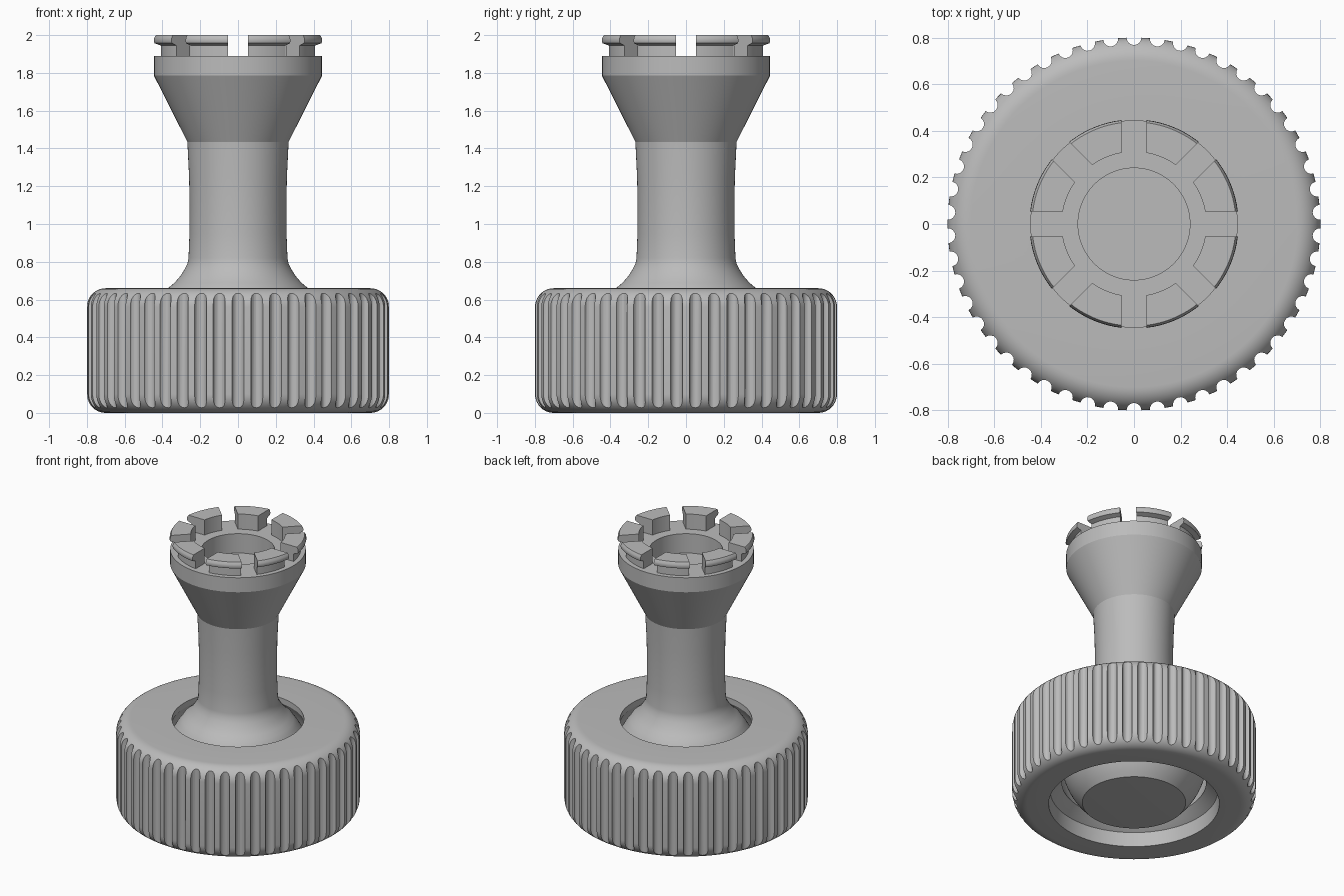
import bpy, bmesh, math
from mathutils import Matrix, Vector

cube = bpy.data.objects.get("Cube")
if cube:
    bpy.data.objects.remove(cube, do_unlink=True)

grey = bpy.data.materials.new("plain grey")
grey.use_nodes = True
colour = (0.5, 0.5, 0.5, 1)
grey.diffuse_color = colour
grey.node_tree.nodes["Principled BSDF"].inputs["Base Color"].default_value = colour


def make_object(name, bm):
    bmesh.ops.recalc_face_normals(bm, faces=bm.faces)
    mesh = bpy.data.meshes.new(name)
    bm.to_mesh(mesh)
    bm.free()
    mesh.materials.append(grey)
    obj = bpy.data.objects.new(name, mesh)
    bpy.context.collection.objects.link(obj)
    return obj


def activate(obj):
    bpy.ops.object.select_all(action='DESELECT')
    obj.select_set(True)
    bpy.context.view_layer.objects.active = obj


def smooth(obj, angle=28):
    activate(obj)
    bpy.ops.object.shade_smooth_by_angle(angle=math.radians(angle))


def lathe(name, profile, closed, steps=100):
    """Spin an (r, z) profile around the z axis."""
    bm = bmesh.new()
    verts = [bm.verts.new((0, -r, z)) for r, z in profile]
    pairs = list(zip(verts, verts[1:]))
    if closed:
        pairs.append((verts[-1], verts[0]))
    edges = [bm.edges.new(p) for p in pairs]
    bmesh.ops.spin(bm, geom=verts + edges, cent=(0, 0, 0), axis=(0, 0, 1),
                   angle=math.tau, steps=steps, use_merge=True)
    bmesh.ops.remove_doubles(bm, verts=bm.verts, dist=0.0001)
    return make_object(name, bm)


def cut(obj, cutter):
    activate(obj)
    mod = obj.modifiers.new("cut", 'BOOLEAN')
    mod.operation = 'DIFFERENCE'
    mod.solver = 'EXACT'
    mod.object = cutter
    bpy.ops.object.modifier_apply(modifier=mod.name)
    bpy.data.objects.remove(cutter, do_unlink=True)


def arc(cr, cz, radius, start, end, count):
    """Points on an arc in the (r, z) plane, angles in degrees."""
    angles = [math.radians(start + (end - start) * i / count) for i in range(count + 1)]
    return [(cr + radius * math.cos(a), cz + radius * math.sin(a)) for a in angles]


# Knurled wheel: rounded rim, ball socket inside, wider opening underneath
socket = arc(0, 0.35, 0.51, 32, -22, 14)
wheel_profile = ([(0.56, 0)] + arc(0.7, 0.1, 0.1, -90, 0, 10)
                 + arc(0.7, 0.56, 0.1, 0, 90, 10)
                 + [(socket[0][0], 0.66)] + socket + [(0.52, 0.12), (0.55, 0.1)])
wheel = lathe("knurled_wheel", wheel_profile, True, 200)

# Grip flutes: upright round cuts around the rim
bm = bmesh.new()
flutes = 50
for i in range(flutes):
    turn = Matrix.Rotation(math.tau * i / flutes, 4, 'Z')
    bmesh.ops.create_cone(bm, cap_ends=True, segments=16, radius1=0.032, radius2=0.032,
                          depth=1, matrix=turn @ Matrix.Translation((0, -0.8, 0.33)))
cut(wheel, make_object("flute_cutter", bm))
smooth(wheel)

# Stem: flat-bottomed ball, flared foot, waisted shaft, conical head with a bore
ball = arc(0, 0.35, 0.48, -45, 37, 18)
stem_profile = ([(0, 0.01), (0.33, 0.01)] + ball
                + [(0.365, 0.665), (0.335, 0.69), (0.305, 0.725), (0.283, 0.76),
                   (0.268, 0.79), (0.262, 0.82), (0.257, 0.95), (0.256, 1.1),
                   (0.259, 1.25), (0.268, 1.435), (0.445, 1.785), (0.445, 1.89),
                   (0.24, 1.89), (0.24, 1.75), (0, 1.75)])
stem = lathe("ball_stem", stem_profile, False)
smooth(stem, 20)

# Crown: ring with a snap lip, divided into eight teeth
crown_profile = [(0.31, 1.88), (0.412, 1.88), (0.412, 1.945), (0.445, 1.957),
                 (0.449, 1.968), (0.447, 1.985), (0.438, 2.0), (0.31, 2.0)]
crown = lathe("crown_teeth", crown_profile, True)
bm = bmesh.new()
for i in range(8):
    turn = Matrix.Rotation(math.tau * i / 8, 4, 'Z')
    size = Matrix.Diagonal((0.4, 0.106, 0.4, 1))
    bmesh.ops.create_cube(bm, size=1,
                          matrix=turn @ Matrix.Translation((0.4, 0, 1.95)) @ size)
cut(crown, make_object("slot_cutter", bm))
smooth(crown)
